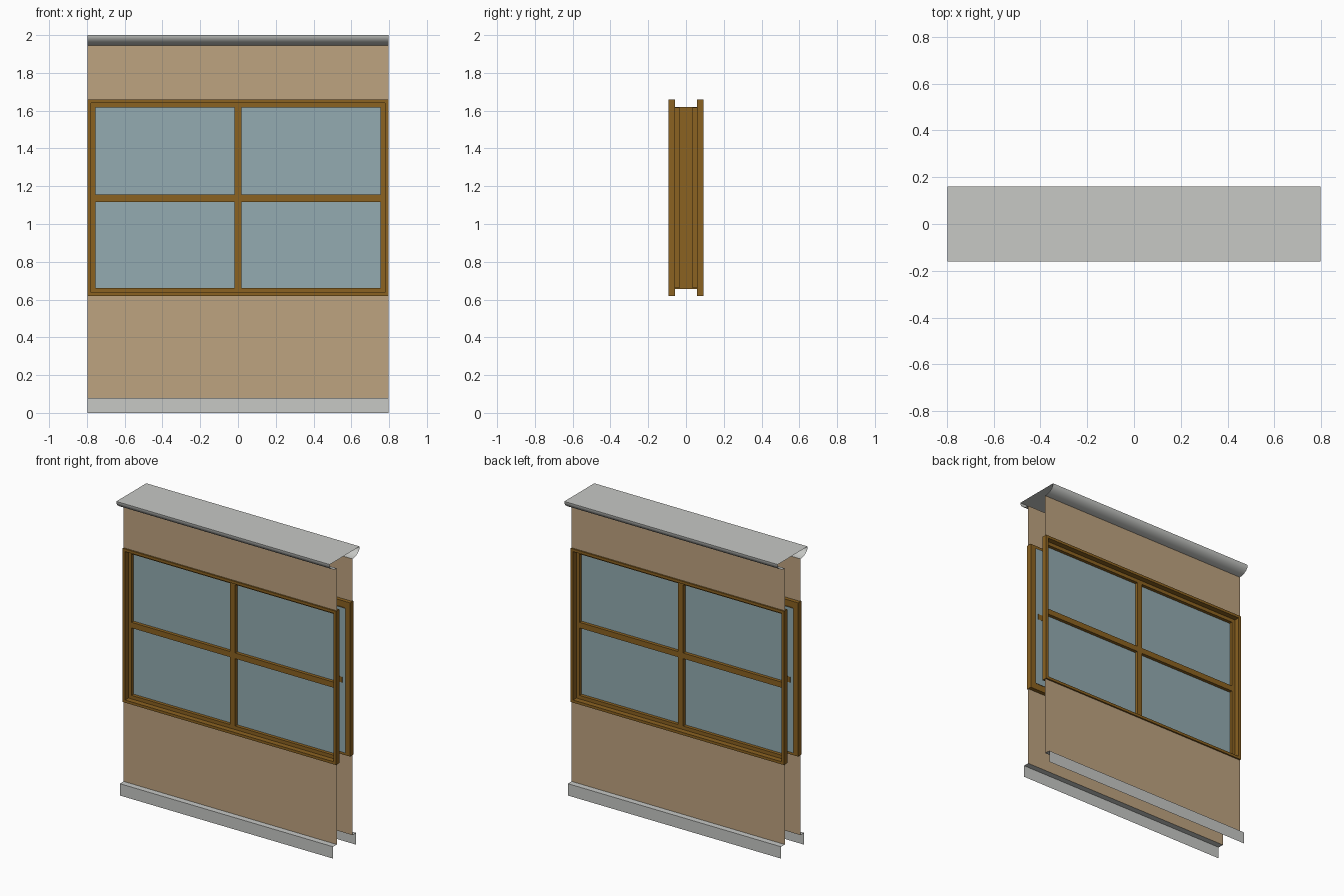
import bpy, bmesh, math

if "Cube" in bpy.data.objects:
    bpy.data.objects.remove(bpy.data.objects["Cube"])


def material(name, rgb):
    m = bpy.data.materials.new(name)
    m.diffuse_color = (*rgb, 1)
    m.use_nodes = True
    m.node_tree.nodes["Principled BSDF"].inputs["Base Color"].default_value = m.diffuse_color
    return m


GREY = material("light_grey_trim", (0.57, 0.58, 0.56))
TAN = material("tan_wall", (0.515, 0.366, 0.216))
WOOD = material("brown_wood", (0.258, 0.122, 0.015))
GLASS = material("blue_glass", (0.292, 0.407, 0.44))

W = 0.797        # half width of the wall
WALL_Y = 0.083   # wall face distance from the centre


def finish(name, bm, mat, fix=True):
    if fix:
        bmesh.ops.recalc_face_normals(bm, faces=bm.faces)
    me = bpy.data.meshes.new(name)
    bm.to_mesh(me)
    bm.free()
    me.materials.append(mat)
    ob = bpy.data.objects.new(name, me)
    bpy.context.collection.objects.link(ob)
    return ob


def extrude_x(name, profile, mat, half=W):
    """Open (y, z) profile swept along x."""
    bm = bmesh.new()
    a = [bm.verts.new((-half, y, z)) for y, z in profile]
    b = [bm.verts.new((half, y, z)) for y, z in profile]
    for i in range(len(profile) - 1):
        bm.faces.new((a[i], b[i], b[i + 1], a[i + 1]))
    # profiles run bottom to top on the front side, so flip for the back
    if sum(p[0] for p in profile) > 0.001:
        bmesh.ops.reverse_faces(bm, faces=bm.faces)
    return finish(name, bm, mat, False)


def box(name, x, y, z, mat):
    bm = bmesh.new()
    bmesh.ops.create_cube(bm, size=1)
    for v in bm.verts:
        v.co = [r[0] + (c + 0.5) * (r[1] - r[0]) for c, r in zip(v.co, (x, y, z))]
    return finish(name, bm, mat)


def frame(name, profile, s, mat):
    """Sweep an (inset, depth) profile around the window rectangle."""
    z0, z1 = 0.62, 1.658
    bm = bmesh.new()
    rings = []
    for d, y in profile:
        rings.append([bm.verts.new((x, s * y, z)) for x, z in
                      ((-W + d, z0 + d), (W - d, z0 + d), (W - d, z1 - d), (-W + d, z1 - d))])
    for r, q in zip(rings, rings[1:]):
        for i in range(4):
            j = (i + 1) % 4
            f = (r[i], r[j], q[j], q[i])
            bm.faces.new(f if s < 0 else f[::-1])
    return finish(name, bm, mat, False)


for side, s in (("front", -1), ("back", 1)):
    # wall sheets below and above the window
    extrude_x(side + "_lower_wall", [(s * WALL_Y, 0.08), (s * WALL_Y, 0.63)], TAN)
    extrude_x(side + "_upper_wall", [(s * WALL_Y, 1.648), (s * WALL_Y, 1.945)], TAN)
    # skirting: vertical face with a flat ledge back to the wall
    extrude_x(side + "_skirting", [(s * 0.123, 0), (s * 0.123, 0.08), (s * WALL_Y, 0.08)], GREY)
    # rounded moulding under the cap
    arc = [math.pi / 2 * i / 10 for i in range(11)]
    cove = extrude_x(side + "_cap_moulding",
                     [(s * (WALL_Y + 0.077 * math.sin(t)), 2 - 0.055 * math.cos(t)) for t in arc], GREY)
    for p in cove.data.polygons:
        p.use_smooth = True
    # stepped window frame: outer flange, recessed sash, reveal to the glass
    frame(side + "_window_frame",
          [(0.018, 0.057), (0, 0.057), (0, 0.093), (0.018, 0.093),
           (0.018, 0.057), (0.042, 0.057), (0.042, 0.035)], s, WOOD)
    # glass sheet
    extrude_x(side + "_glass", [(s * 0.035, 0.647), (s * 0.035, 1.625)], GLASS, 0.778)
    # horizontal glazing bar
    box(side + "_glazing_bar", (-0.755, 0.755), sorted((s * 0.034, s * 0.057)), (1.117, 1.155), WOOD)

# centre mullion shared by both sides
box("centre_mullion", (-0.019, 0.019), (-0.0575, 0.0575), (0.655, 1.62), WOOD)

# flat cap on top
extrude_x("cap_top", [(-0.16, 2), (0.16, 2)], GREY)
